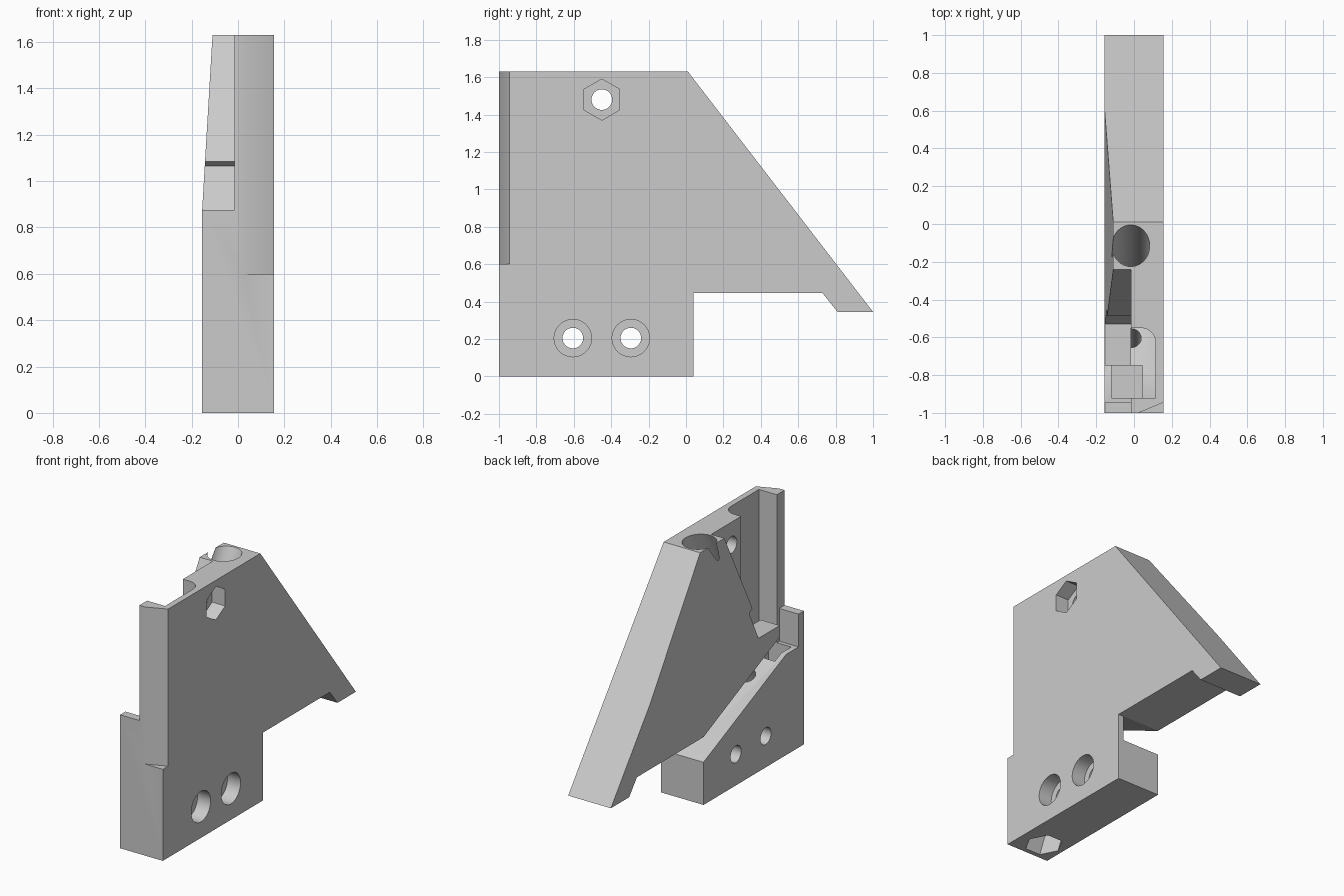
import bpy, bmesh, math
from mathutils import Vector

if "Cube" in bpy.data.objects:
    bpy.data.objects.remove(bpy.data.objects["Cube"])

grey = bpy.data.materials.new("mid grey")
grey.diffuse_color = (0.6, 0.6, 0.6, 1)
grey.use_nodes = True
grey.node_tree.nodes["Principled BSDF"].inputs["Base Color"].default_value = grey.diffuse_color


def prism(name, pts, axis, lo, hi):
    """Extrude a 2D outline along an axis: x uses (y,z), y uses (x,z), z uses (x,y)."""
    place = {"x": lambda a, b, t: (t, a, b),
             "y": lambda a, b, t: (a, t, b),
             "z": lambda a, b, t: (a, b, t)}[axis]
    bm = bmesh.new()
    base = bm.faces.new([bm.verts.new(place(a, b, lo)) for a, b in pts])
    ext = bmesh.ops.extrude_face_region(bm, geom=[base])
    moved = [v for v in ext["geom"] if isinstance(v, bmesh.types.BMVert)]
    bmesh.ops.translate(bm, verts=moved, vec=place(0, 0, hi - lo))
    bmesh.ops.recalc_face_normals(bm, faces=bm.faces)
    me = bpy.data.meshes.new(name)
    bm.to_mesh(me)
    bm.free()
    ob = bpy.data.objects.new(name, me)
    bpy.context.collection.objects.link(ob)
    return ob


def bore(name, start, end, radius, sides=48, spin=0.0):
    """Round or hexagonal rod between two points."""
    a, b = Vector(start), Vector(end)
    pts = [(radius * math.cos(2 * math.pi * i / sides + spin),
            radius * math.sin(2 * math.pi * i / sides + spin)) for i in range(sides)]
    ob = prism(name, pts, "z", 0, (b - a).length)
    ob.rotation_mode = "QUATERNION"
    ob.rotation_quaternion = (b - a).to_track_quat("Z", "Y")
    ob.location = a
    return ob


# Main plate outline
body = prism("bracket_body", [(-1, 0), (.04, 0), (.04, .445), (.73, .445), (.81, .345),
                              (1, .345), (.01, 1.63), (-1, 1.63)], "x", -.155, .155)
body.data.materials.append(grey)

cutters = []
# Open left side: front ledge, sloped base top, arm underside and arm front
cutters.append(prism("left_opening_cutter", [
    (-1.1, .875), (-.945, .875), (-.945, .66), (-.815, .66), (.1, .253), (.1, .418),
    (-.75, .8), (-.75, .875), (-.53, .875), (-.45, 1.065), (-.485, 1.085),
    (-.2085, 1.7), (-1.1, 1.7)], "x", -.3, -.015))
# Sloped channel between base and arm
cutters.append(prism("channel_cutter", [
    (-.92, .66), (-.815, .66), (.1, .253), (.1, .418), (-.75, .8), (-.92, .8)],
    "x", -.05, .115))
# Upright pocket with one rounded corner
corner = [(.035 + .08 * math.cos(t), -.63 + .08 * math.sin(t))
          for t in [math.pi / 2 * i / 10 for i in range(11)]]
cutters.append(prism("pocket_cutter", [(-.0155, -.92), (.115, -.92)] + corner
                     + [(-.0155, -.55)], "z", .7, 1.7))
# Tapered left face and front corner chamfer
cutters.append(prism("taper_cutter", [(-.155, .87), (-.1059, 1.7), (-.3, 1.7), (-.3, .87)],
                     "y", -1.2, 1.2))
cutters.append(prism("chamfer_cutter", [(.025, -1), (.155, -.945), (.2, -.926), (.2, -1.1),
                                        (.025, -1.1)], "z", .6, 1.7))
# Nut slot in the base top
cutters.append(prism("nut_slot_cutter", [(-.12, -.92), (.045, -.92), (.045, -.75),
                                         (-.12, -.75)], "z", .5, .69))


# Slanted bolt bore: wide in the arm, narrow in the base, hexagonal at the bottom
def axis_point(z):
    return (-.017, -.115 - .46 * (1.63 - z), z)


cutters.append(bore("wide_bore_cutter", axis_point(1.8), axis_point(1.12), .1))
cutters.append(bore("narrow_bore_cutter", axis_point(1.2), axis_point(.05), .055))
cutters.append(bore("hex_bore_cutter", axis_point(-.15), axis_point(.15), .11, 6))

# Side holes with counterbores, and the upper hole with a hexagonal recess
for i, (y, z, r, sides) in enumerate([(-.605, .205, .1, 48), (-.295, .205, .1, 48),
                                      (-.45, 1.48, .11, 6)]):
    cutters.append(bore(f"side_hole_cutter_{i}", (-.3, y, z), (.3, y, z), .055))
    spin = 0.0
    if sides == 6:  # point the hexagon upwards
        q = Vector((1, 0, 0)).to_track_quat("Z", "Y")
        up = q.inverted() @ Vector((0, 0, 1))
        spin = math.atan2(up.y, up.x)
    cutters.append(bore(f"recess_cutter_{i}", (.06, y, z), (.3, y, z), r, sides, spin))

for c in cutters:
    c.hide_render = True
    m = body.modifiers.new(c.name, "BOOLEAN")
    m.operation, m.solver, m.object = "DIFFERENCE", "EXACT", c

# Apply the cuts, then remove the helpers
bpy.context.view_layer.objects.active = body
body.select_set(True)
bpy.context.view_layer.update()
for m in list(body.modifiers):
    bpy.ops.object.modifier_apply(modifier=m.name)
for c in cutters:
    bpy.data.objects.remove(c, do_unlink=True)
bpy.ops.object.shade_smooth_by_angle(angle=math.radians(30))
